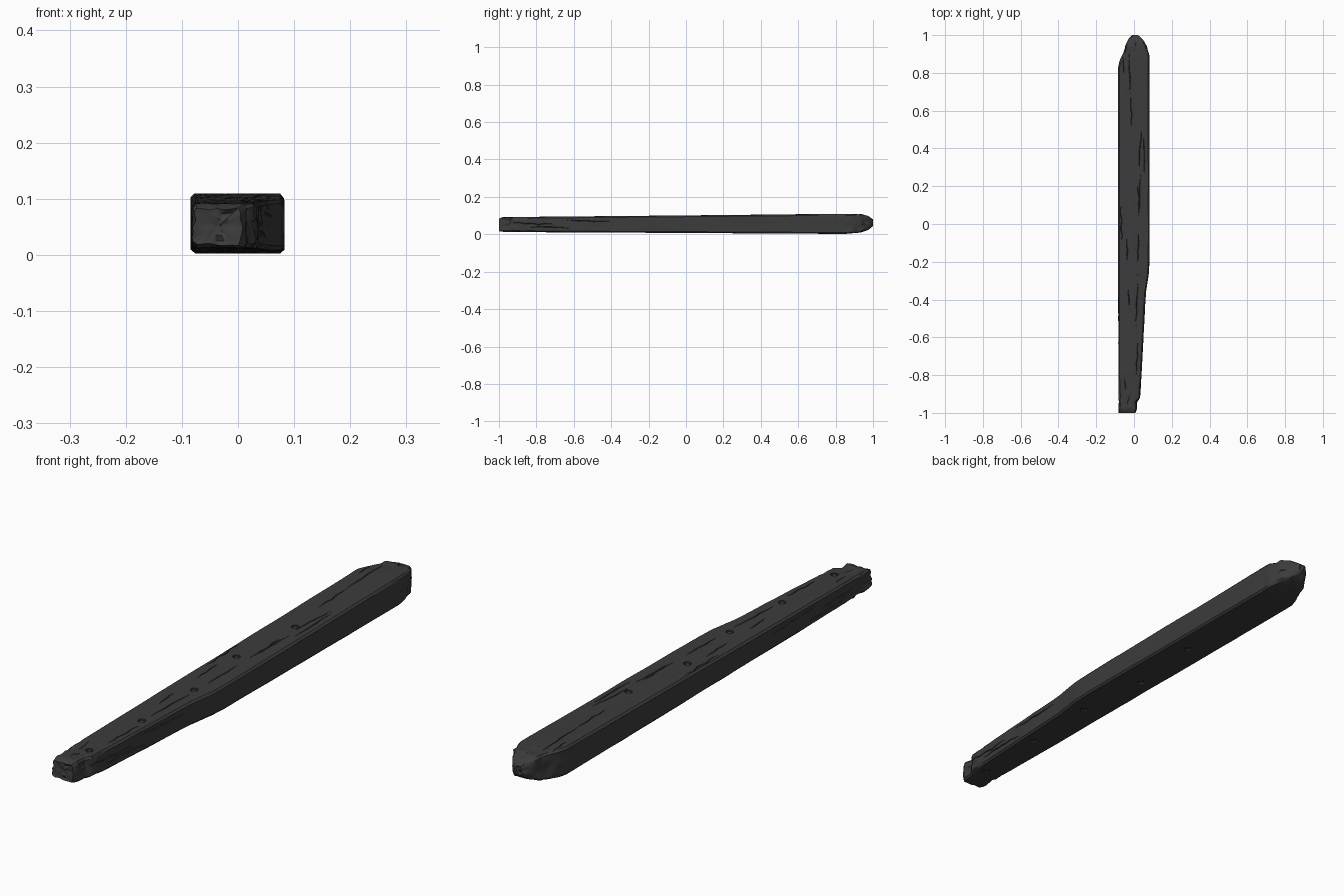
import bpy, bmesh, math, random
from mathutils import Vector, noise

random.seed(4)
if "Cube" in bpy.data.objects:
    bpy.data.objects.remove(bpy.data.objects["Cube"])

wood = bpy.data.materials.new("charred dark wood")
wood.use_nodes = True
wood.diffuse_color = (0.045, 0.045, 0.045, 1)
wood.node_tree.nodes["Principled BSDF"].inputs["Base Color"].default_value = wood.diffuse_color
wood.node_tree.nodes["Principled BSDF"].inputs["Roughness"].default_value = 0.9

# Outline of the beam along its length: (y, value)
LEFT = [(-1, -.083), (.83, -.085), (.87, -.075), (.91, -.056), (.95, -.045), (.98, -.03), (1, -.012)]
RIGHT = [(-1, .008), (-.985, .016), (-.935, .019), (-.925, .033), (-.8, .04), (-.42, .06),
         (-.36, .064), (-.26, .079), (-.18, .083), (.89, .083), (.94, .07), (.975, .05), (1, .025)]
BOTTOM = [(-1, .016), (-.97, .012), (0, .007), (.85, .002), (.93, .008), (.97, .02), (1, .04)]
TOP = [(-1, .084), (-.98, .092), (0, .101), (.85, .11), (.94, .108), (.975, .098), (1, .08)]


def along(profile, y):
    for (a, p), (b, q) in zip(profile, profile[1:]):
        if y <= b:
            return p + (q - p) * (y - a) / (b - a)
    return profile[-1][1]


def make_object(name, bm, hidden=False):
    bmesh.ops.recalc_face_normals(bm, faces=bm.faces)
    mesh = bpy.data.meshes.new(name)
    bm.to_mesh(mesh)
    bm.free()
    mesh.materials.append(wood)
    obj = bpy.data.objects.new(name, mesh)
    bpy.context.collection.objects.link(obj)
    obj.hide_render = hidden
    return obj


def skin(bm, rings):
    for a, b in zip(rings, rings[1:]):
        for i in range(len(a)):
            j = (i + 1) % len(a)
            bm.faces.new((a[i], a[j], b[j], b[i]))
    bm.faces.new(rings[0])
    bm.faces.new(list(reversed(rings[-1])))


def section(y):
    """Chamfered rectangle with several points on each side."""
    l, r, b, t = (along(p, y) for p in (LEFT, RIGHT, BOTTOM, TOP))
    corners = [(l, b), (r, b), (r, t), (l, t)]
    pts = []
    for k, count in enumerate((12, 8, 12, 8)):
        p, q = Vector(corners[k]), Vector(corners[(k + 1) % 4])
        c = 0.007 / max((q - p).length, 0.03)
        pts += [p.lerp(q, c + (1 - 2 * c) * i / (count - 1)) for i in range(count)]
    return pts


def weather(x, y, z):
    """Depth of wear: long grain everywhere, chips near both ends."""
    grain = abs(noise.noise(Vector((x * 45, y * 4, z * 45))))
    chips = abs(noise.noise(Vector((x * 28, y * 18, z * 38))))
    end = max(0, min(1, (abs(y) - 0.8) / 0.12))
    return 0.0025 * grain + 0.011 * end * chips


# Beam body
bm = bmesh.new()
rings = []
STATIONS = 200
ys = [-1 + 2 * i / STATIONS for i in range(STATIONS + 1)]
for y in ys:
    pts = section(y)
    mid = sum(pts, Vector((0, 0))) / len(pts)
    ring = []
    for p in pts:
        d = weather(p.x, y, p.y)
        x = p.x + math.copysign(min(d, abs(mid.x - p.x)), mid.x - p.x)
        z = p.y + math.copysign(min(d, abs(mid.y - p.y)) * 0.6, mid.y - p.y)
        ring.append(bm.verts.new((x, y, z)))
    rings.append(ring)


# Rough end grain
def end_rings(ring, y, sign):
    mid = sum((v.co for v in ring), Vector()) / len(ring)
    result = []
    for f in (0.75, 0.45, 0.15):
        new = []
        for v in ring:
            co = mid.lerp(v.co, f)
            co.y = y - sign * 0.014 * abs(noise.noise(co * 45))
            new.append(bm.verts.new(co))
        result.append(new)
    return result


skin(bm, end_rings(rings[0], -1, -1)[::-1] + rings + end_rings(rings[-1], 1, 1))
beam = make_object("weathered_beam", bm)

# Bolt hole cutter: shallow ring recess, top and bottom
HOLES = [(.01, .33), (-.02, .02), (.012, -.28), (.005, -.585), (-.008, -.88)]
bm = bmesh.new()
for x, y in HOLES:
    for profile in (TOP, BOTTOM):
        made = bmesh.ops.create_cone(bm, cap_ends=True, segments=16, radius1=.014,
                                     radius2=.014, depth=.016)["verts"]
        bmesh.ops.translate(bm, verts=made, vec=(x, y, along(profile, y)))
hole_cutter = make_object("bolt_hole_cutter", bm, True)

# Crack cutter: thin wandering slits along the grain
CRACKS = [(-.03, .93, -.018, .68), (-.018, .68, -.012, .5), (.04, .5, .025, .3), (.035, .26, .022, .04),
          (.02, .22, .03, .08), (.025, -.03, .02, -.22), (.02, -.31, .01, -.54), (-.04, -.06, -.035, -.2),
          (-.03, -.34, -.025, -.44), (-.07, .1, -.065, -.1), (-.05, -.82, -.045, -.9), (.02, -.63, .012, -.8),
          (.055, .48, .05, .26), (-.06, .9, -.055, .8)]


def slit(bm, start, end, wander, place, width=0.0022, depth=0.006):
    steps = 14
    rings = []
    offset = random.uniform(0, 50)
    for i in range(steps + 1):
        t = i / steps
        s = 0.15 + math.sin(math.pi * t)
        w = min(1, s) * width
        h = min(1, s) * depth
        y = start[1] + (end[1] - start[1]) * t
        a = start[0] + (end[0] - start[0]) * t + wander * noise.noise(Vector((offset, y * 25, 0)))
        rings.append([bm.verts.new(place(a + da, y, dh))
                      for da, dh in ((-w, h), (w, h), (w, 0), (0, -h), (-w, 0))])
    skin(bm, rings)


bm = bmesh.new()
for x0, y0, x1, y1 in CRACKS:
    slit(bm, (x0, y0), (x1, y1), .006, lambda a, y, h: (a, y, along(TOP, y) + h))
# Cracks on the two long sides, near the narrow end
for z, y0, y1 in ((.06, -.95, -.7), (.04, -.85, -.62), (.075, -.66, -.4)):
    slit(bm, (z, y0), (z - .008, y1), .008, lambda a, y, h: (along(RIGHT, y) + h, y, a))
    slit(bm, (z, y0), (z - .008, y1), .008, lambda a, y, h: (along(LEFT, y) - h, y, a))
crack_cutter = make_object("crack_cutter", bm, True)

for cutter in (hole_cutter, crack_cutter):
    mod = beam.modifiers.new("cut", 'BOOLEAN')
    mod.operation = 'DIFFERENCE'
    mod.solver = 'EXACT'
    mod.use_self = cutter is crack_cutter
    mod.object = cutter
bpy.context.view_layer.objects.active = beam
beam.select_set(True)
for mod in list(beam.modifiers):
    bpy.ops.object.modifier_apply(modifier=mod.name)
for cutter in (hole_cutter, crack_cutter):
    bpy.data.objects.remove(cutter)

# Worn bolt heads sunk in the recesses
bm = bmesh.new()
for x, y in HOLES:
    for profile, inward in ((TOP, -1), (BOTTOM, 1)):
        made = bmesh.ops.create_cone(bm, cap_ends=True, segments=12, radius1=.009,
                                     radius2=.009, depth=.008)["verts"]
        bmesh.ops.translate(bm, verts=made, vec=(x, y, along(profile, y) + inward * .007))
bolts = make_object("sunken_bolts", bm)

bolts.select_set(True)
bpy.ops.object.shade_smooth_by_angle(angle=math.radians(32))
